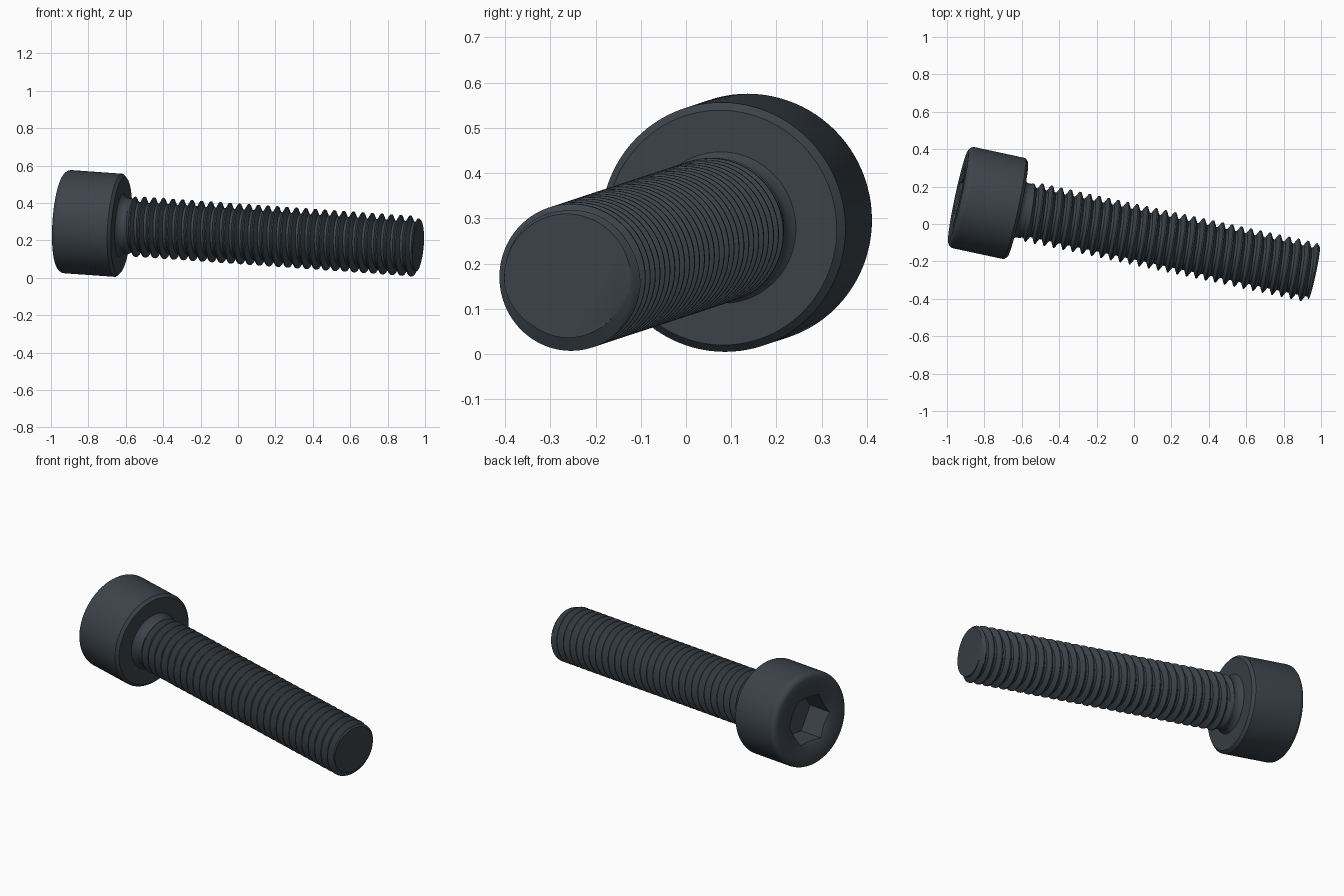
import bpy, bmesh
from math import pi, tau, cos, sin, radians
from mathutils import Vector, Matrix

cube = bpy.data.objects.get("Cube")
if cube:
    bpy.data.objects.remove(cube, do_unlink=True)

# Axis of the screw, from the head's top centre to the tip's centre
START = Vector((-0.94, 0.147, 0.302))
END = Vector((0.963, -0.262, 0.167))
LENGTH = (END - START).length
UNIT = LENGTH / 30
HEAD_R, HEAD_H = 4.25 * UNIT, 5 * UNIT
CREST, ROOT, NECK = 2.49 * UNIT, 2.02 * UNIT, 2.28 * UNIT
PITCH = 0.8 * UNIT
TIP_R = 2.2 * UNIT
FLAT = 2 * UNIT          # socket centre to flat
SEGS = 96

axis = (END - START).normalized()
side = Vector((axis.y, -axis.x, 0)).normalized()
up = axis.cross(side)
FRAME = Matrix((side, up, axis)).transposed().to_4x4()
FRAME.translation = START

steel = bpy.data.materials.new("dark steel")
steel.use_nodes = True
colour = (0.045, 0.057, 0.069, 1)
steel.diffuse_color = colour
steel.node_tree.nodes["Principled BSDF"].inputs["Base Color"].default_value = colour


def angle(i):
    return tau * i / SEGS


def add_ring(bm, radius, depth):
    """Ring of vertices; radius and depth are functions of the angle."""
    return [bm.verts.new((radius(a) * cos(a), radius(a) * sin(a), depth(a)))
            for a in map(angle, range(SEGS))]


def bridge(bm, a, b):
    for i in range(SEGS):
        j = (i + 1) % SEGS
        bm.faces.new((a[i], a[j], b[j], b[i]))


def finish(bm, name):
    bmesh.ops.recalc_face_normals(bm, faces=bm.faces)
    mesh = bpy.data.meshes.new(name)
    bm.to_mesh(mesh)
    bm.free()
    obj = bpy.data.objects.new(name, mesh)
    bpy.context.collection.objects.link(obj)
    mesh.materials.append(steel)
    obj.matrix_world = FRAME
    bpy.ops.object.select_all(action='DESELECT')
    obj.select_set(True)
    bpy.context.view_layer.objects.active = obj
    bpy.ops.object.shade_smooth_by_angle(angle=radians(32))
    return obj


# Cylinder head with rounded rim, chamfered underside and hexagon socket
def hexagon(a):
    return FLAT / cos(a % (pi / 3) - pi / 6)


bm = bmesh.new()
mouth = FLAT * 1.19
fillet = 0.5 * UNIT
rings = [add_ring(bm, hexagon, lambda a: 2.5 * UNIT),
         add_ring(bm, hexagon, lambda a: (mouth - hexagon(a)) * 0.6)]
profile = [(mouth, 0)]
for k in range(7):
    a = pi / 2 * k / 6
    profile.append((HEAD_R - fillet + fillet * sin(a), fillet - fillet * cos(a)))
profile += [(HEAD_R, HEAD_H - 0.25 * UNIT), (HEAD_R - 0.25 * UNIT, HEAD_H)]
for r, t in profile:
    rings.append(add_ring(bm, lambda a: r, lambda a: t))
for a, b in zip(rings, rings[1:]):
    bridge(bm, a, b)
bm.faces.new(rings[0])
bm.faces.new(rings[-1])
finish(bm, "socket_head")


# Threaded shank: the rows of its grid follow the helix
def smooth(x):
    x = min(max(x, 0), 1)
    return x * x * (3 - 2 * x)


def shank_radius(t, phase):
    d = abs(phase % 1 - 0.5) * 2                 # 0 at crest, 1 at root
    slope = min(max((d - 0.125) / 0.625, 0), 1)
    thread = CREST + (ROOT - CREST) * slope
    run = (t - HEAD_H) / UNIT
    w = smooth((run - 0.6) / 0.6)
    neck = NECK + 0.3 * UNIT * max(0, 1 - run / 0.5) ** 2
    return min(neck * (1 - w) + thread * w, TIP_R + (LENGTH - t) * 1.0)


ROWS = 16                                       # rows per turn
base = HEAD_H - 0.02 * UNIT
turns = int((LENGTH - base) / PITCH) + 2
bm = bmesh.new()
grid = []
for k in range(-ROWS, turns * ROWS + 1):
    row = []
    for i in range(SEGS + 1):
        a = angle(i)
        t = base + PITCH * (k / ROWS + i / SEGS)
        t = min(max(t, base), LENGTH)
        r = shank_radius(t, (t - base) / PITCH - i / SEGS)
        row.append(bm.verts.new((r * cos(a), r * sin(a), t)))
    grid.append(row)
for low, high in zip(grid, grid[1:]):
    for i in range(SEGS):
        quad = (low[i], low[i + 1], high[i + 1], high[i])
        if max(v.co.z for v in quad) - min(v.co.z for v in quad) > 1e-6:
            bm.faces.new(quad)
bmesh.ops.remove_doubles(bm, verts=bm.verts, dist=1e-5)
bmesh.ops.delete(bm, geom=[v for v in bm.verts if not v.link_faces], context='VERTS')

# Flat tip
rim = [e for e in bm.edges if e.is_boundary and all(v.co.z > LENGTH - 1e-4 for v in e.verts)]
bmesh.ops.contextual_create(bm, geom=rim)
finish(bm, "threaded_shank")
